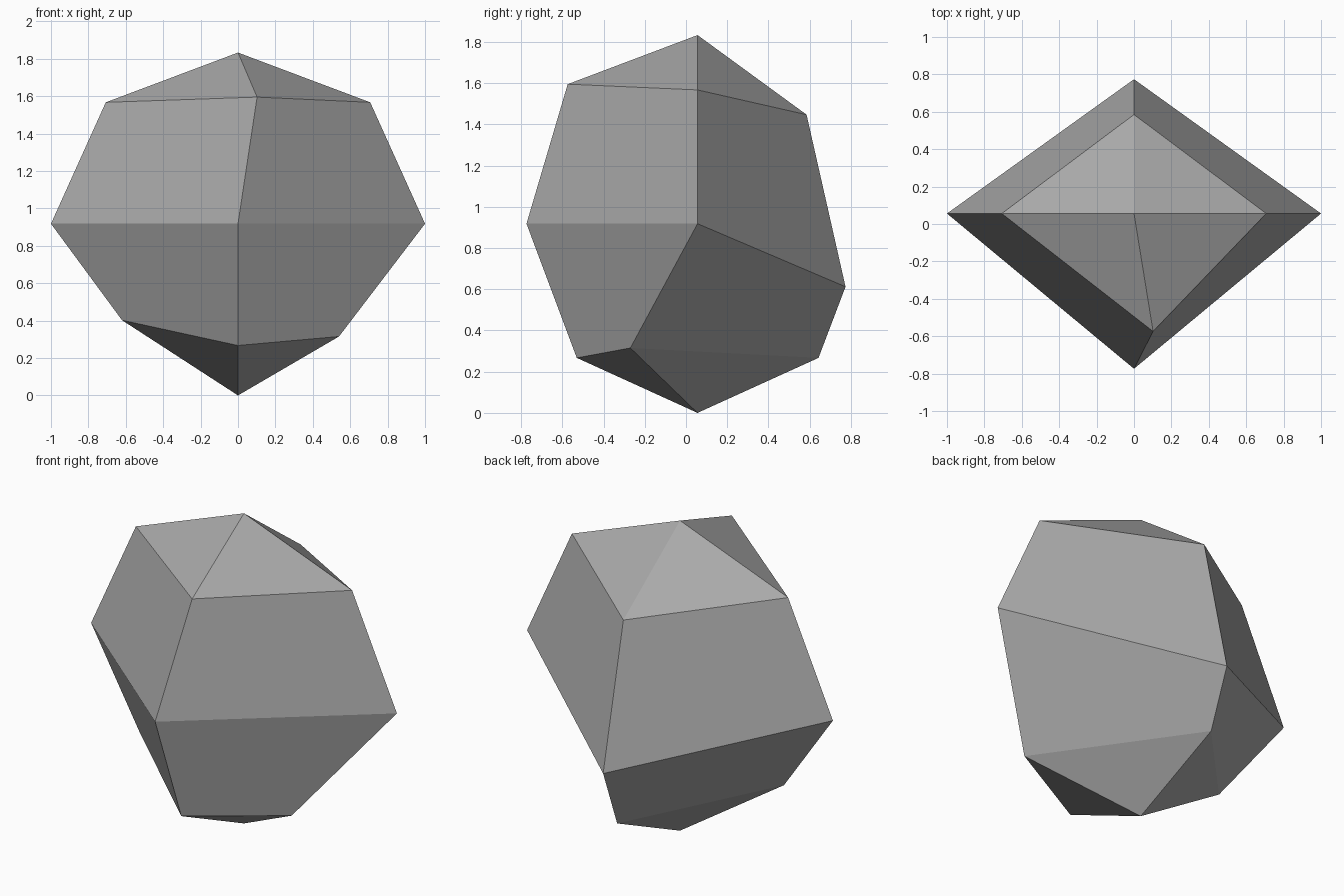
import bpy
import bmesh

cube = bpy.data.objects.get("Cube")
if cube:
    bpy.data.objects.remove(cube, do_unlink=True)

# Stone colour
stone = bpy.data.materials.new("stone_grey")
stone.use_nodes = True
grey = (0.4, 0.4, 0.4, 1.0)
stone.diffuse_color = grey
stone.node_tree.nodes["Principled BSDF"].inputs["Base Color"].default_value = grey

bm = bmesh.new()


def ring(front, left, back, right):
    """One four-cornered layer, counter-clockwise from above."""
    return [bm.verts.new(corner) for corner in (front, left, back, right)]


# Four-sided boulder with chipped corners, layer by layer
Y = 0.056
tip = bm.verts.new((0, Y, 1.833))
upper = ring((0.102, -0.574, 1.595), (0.707, Y, 1.567), (0, 0.585, 1.447), (-0.707, Y, 1.567))
middle = ring((0, -0.774, 0.918), (1, Y, 0.918), (0, 0.774, 0.612), (-1, Y, 0.918))
lower = ring((0, -0.53, 0.267), (0.54, -0.27, 0.315), (0, 0.643, 0.267), (-0.62, -0.03, 0.402))
foot = bm.verts.new((0, Y, 0))

# Sides and the two pointed caps
for a in range(4):
    b = (a + 1) % 4
    bm.faces.new((upper[a], upper[b], tip))
    for top, base in ((upper, middle), (middle, lower)):
        bm.faces.new((top[b], top[a], base[a], base[b]))
    bm.faces.new((lower[b], lower[a], foot))

mesh = bpy.data.meshes.new("rock")
bm.to_mesh(mesh)
bm.free()
mesh.materials.append(stone)
rock = bpy.data.objects.new("rock", mesh)
bpy.context.collection.objects.link(rock)
